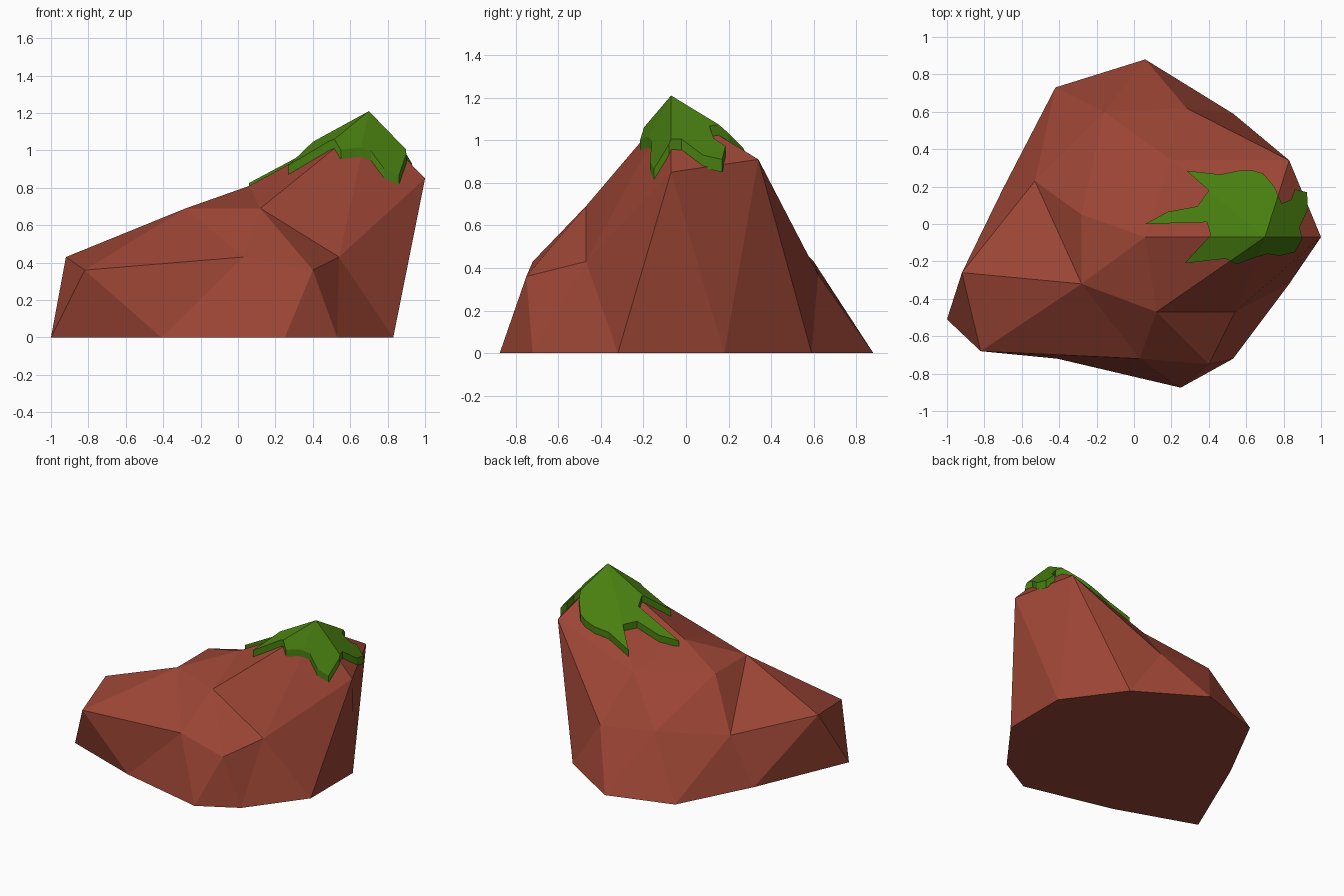
import bpy, bmesh
from mathutils import Vector
from mathutils.geometry import delaunay_2d_cdt

if "Cube" in bpy.data.objects:
    bpy.data.objects.remove(bpy.data.objects["Cube"])


def make_object(name, bm, color):
    bmesh.ops.recalc_face_normals(bm, faces=bm.faces[:])
    mesh = bpy.data.meshes.new(name)
    bm.to_mesh(mesh)
    bm.free()
    mat = bpy.data.materials.new(name + "_colour")
    mat.diffuse_color = color
    mat.use_nodes = True
    mat.node_tree.nodes["Principled BSDF"].inputs["Base Color"].default_value = mat.diffuse_color
    mesh.materials.append(mat)
    obj = bpy.data.objects.new(name, mesh)
    bpy.context.collection.objects.link(obj)
    return obj


# Rock corners: outline on the ground, then the named corners above it
base = [(-1, -.51), (-.41, -.72), (.25, -.875), (.53, -.72), (.83, -.32),
        (.83, .18), (.53, .59), (.06, .88), (-.42, .73), (-.70, .19)]
corner = {
    "peak": (.70, -.07, 1.16), "east": (1, -.07, .85), "north_east": (.83, .34, .91),
    "back": (.20, .34, .69), "ridge": (.06, -.07, .81), "front": (.12, -.47, .69),
    "front_right": (.54, -.47, .43), "foot": (.40, -.75, .36), "belly": (.03, -.72, .43),
    "left_front": (-.82, -.68, .36), "left": (-.92, -.26, .43),
    "saddle": (-.28, -.32, .69), "saddle_back": (-.28, .05, .69),
    "left_back": (-.53, .23, .36), "rear": (-.16, .60, .43), "rear_right": (.28, .62, .37),
}
points = [Vector((x, y, 0)) for x, y in base] + [Vector(c) for c in corner.values()]
index = {n: i + len(base) for i, n in enumerate(corner)}

# Creases that the rock faces must follow
fan = ["east", "north_east", "back", "ridge", "front", "front_right"]
creases = [("peak", n) for n in fan] + list(zip(fan, fan[1:] + fan[:1]))
creases += [("left_front", "belly"), ("left_front", "saddle"), ("belly", "saddle"),
            ("saddle", "front"), ("saddle", "ridge"), ("front", "foot"),
            ("belly", "foot"), ("foot", "front_right"), ("left", "left_front"),
            ("left", "saddle"), ("left", "left_back"), ("left_back", "saddle_back"),
            ("rear", "saddle_back"), ("rear", "back"), ("rear", "rear_right"),
            ("rear_right", "north_east")]
edges = [(index[a], index[b]) for a, b in creases]

# Rock: triangulate as seen from a point under the ground, close the bottom
flat = [Vector((p.x, p.y)) / (p.z + .5) for p in points]
out = delaunay_2d_cdt(flat, edges, [], 0, 1e-5)
bm = bmesh.new()
verts = [bm.verts.new(points[o[0]] if o else (v.x * .5, v.y * .5, 0))
         for v, o in zip(out[0], out[3])]
for f in out[2]:
    bm.faces.new([verts[i] for i in f])
rim = [e for e in bm.edges if e.is_boundary]
bmesh.ops.contextual_create(bm, geom=rim)
make_object("rock", bm, (.33, .06, .035, 1))

# Slopes of the facets around the peak
peak = Vector(corner["peak"])
slopes = []
for a, b in zip(fan, fan[1:] + fan[:1]):
    n = (Vector(corner[a]) - peak).cross(Vector(corner[b]) - peak)
    slopes.append((-n.x / n.z, -n.y / n.z))


def rock_height(x, y):
    return peak.z + min(sx * (x - peak.x) + sy * (y - peak.y) for sx, sy in slopes)


# Moss cap: ragged outline draped over the peak, split along its ridges
outline = [(.06, 0), (.39, .01), (.41, -.06), (.27, -.21), (.49, -.185), (.55, -.215),
           (.63, -.185), (.71, -.16), (.78, -.17), (.86, -.15), (.90, -.08), (.885, -.02),
           (.93, .08), (.925, .17), (.86, .185), (.84, .13), (.79, .11), (.75, .20),
           (.69, .27), (.64, .285), (.56, .285), (.46, .265), (.28, .285), (.40, .18),
           (.34, .095), (.18, .065)]
n = len(outline)
pts = [Vector(p) for p in outline] + [peak.xy] + [Vector(corner[c][:2]) for c in fan]
out = delaunay_2d_cdt(pts, [(n, n + 1 + i) for i in range(len(fan))],
                      [list(range(n))], 0, 1e-5)
bm = bmesh.new()
made = {}
for f, origin in zip(out[2], out[5]):
    if origin:
        for i in f:
            if i not in made:
                x, y = out[0][i]
                made[i] = bm.verts.new((x, y, rock_height(x, y) + .05))
        bm.faces.new([made[i] for i in f])
# Thickness of the cap
ext = bmesh.ops.extrude_face_region(bm, geom=bm.faces[:], use_keep_orig=True)
for v in ext["geom"]:
    if isinstance(v, bmesh.types.BMVert):
        v.co.z -= .06
make_object("moss_cap", bm, (.065, .21, .005, 1))
